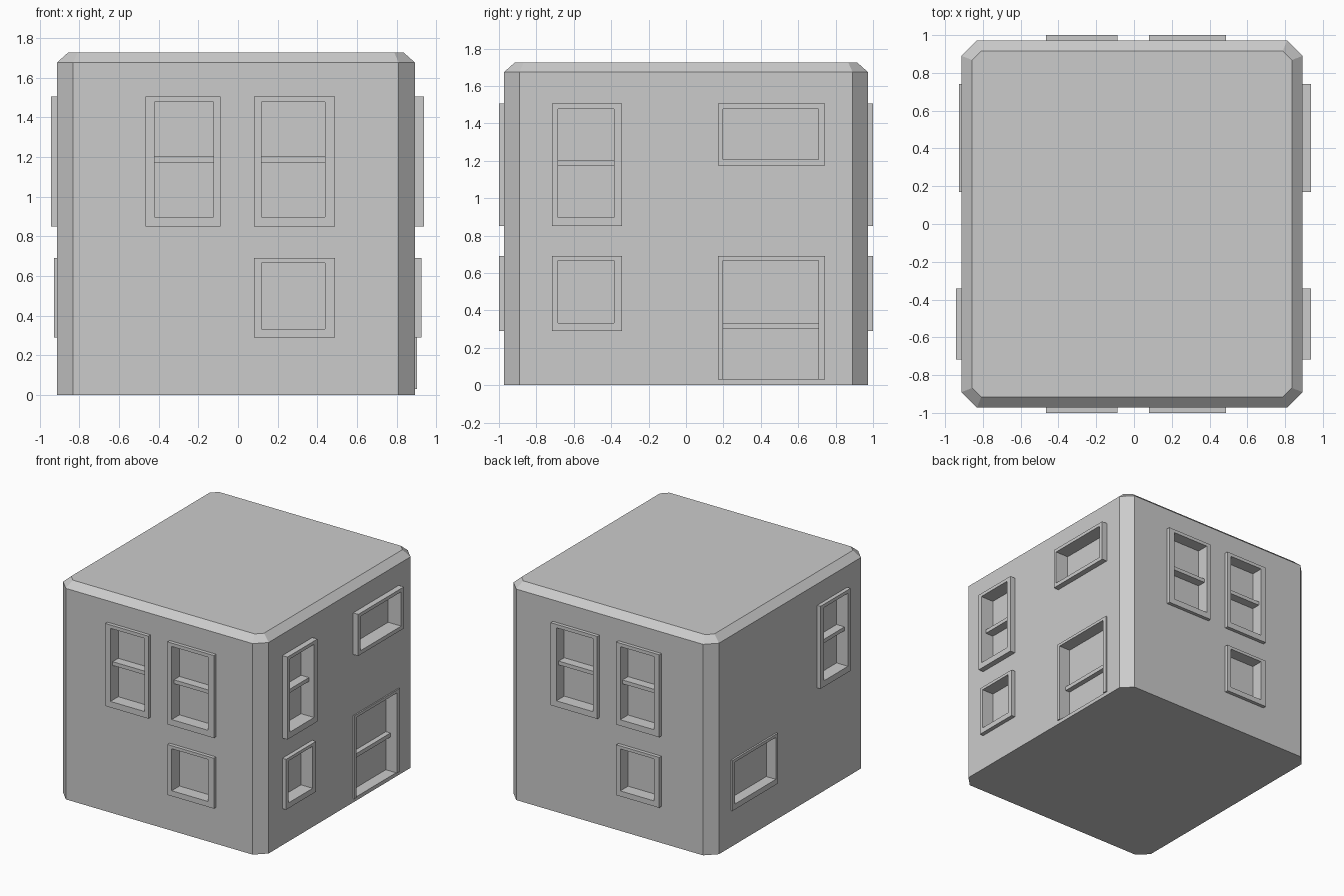
import bpy
import bmesh

if "Cube" in bpy.data.objects:
    bpy.data.objects.remove(bpy.data.objects["Cube"])

plaster = bpy.data.materials.new("grey plaster")
plaster.use_nodes = True
GREY = (0.6, 0.6, 0.6, 1)
plaster.diffuse_color = GREY
plaster.node_tree.nodes["Principled BSDF"].inputs["Base Color"].default_value = GREY


def add_object(name, bm):
    bmesh.ops.recalc_face_normals(bm, faces=bm.faces)
    mesh = bpy.data.meshes.new(name)
    bm.to_mesh(mesh)
    bm.free()
    mesh.materials.append(plaster)
    obj = bpy.data.objects.new(name, mesh)
    bpy.context.collection.objects.link(obj)
    return obj


def place(side, u, z, d):
    """Point on a wall: u along it, z up, d measured outward from the centre."""
    axis, sign = side
    return (sign * d, u, z) if axis == "x" else (u, sign * d, z)


def rect(u0, u1, z0, z1):
    return [(u0, z0), (u1, z0), (u1, z1), (u0, z1)]


def add_box(bm, side, outline, d0, d1):
    back, front = [[bm.verts.new(place(side, u, z, d)) for u, z in outline] for d in (d0, d1)]
    bm.faces.new(back)
    bm.faces.new(front)
    for i in range(4):
        j = (i + 1) % 4
        bm.faces.new((back[i], back[j], front[j], front[i]))


def box(name, side, outline, d0, d1):
    bm = bmesh.new()
    add_box(bm, side, outline, d0, d1)
    return add_object(name, bm)


def frame(name, side, outer, inner, d0, d1, sill=True):
    """Rectangular surround; a doorway has no bottom rail."""
    bm = bmesh.new()
    loops = [[bm.verts.new(place(side, u, z, d)) for u, z in pts]
             for d in (d0, d1) for pts in (outer, inner)]
    back_out, back_in, out, inn = loops
    edges = range(4) if sill else range(1, 4)
    for i in edges:
        j = (i + 1) % 4
        for a, b in ((back_out, back_in), (back_in, inn), (inn, out), (out, back_out)):
            bm.faces.new((a[i], a[j], b[j], b[i]))
    if not sill:
        for i in (0, 1):
            bm.faces.new([loop[i] for loop in (back_out, back_in, inn, out)])
    return add_object(name, bm)


# Walls and roof: an octagonal block with a chamfered top rim
X0, X1, Y, TOP = -0.913, 0.892, 0.972, 1.725


def octagon(inset, cut):
    x0, x1, y = X0 + inset, X1 - inset, Y - inset
    return [(x0 + cut, -y), (x1 - cut, -y), (x1, -y + cut), (x1, y - cut),
            (x1 - cut, y), (x0 + cut, y), (x0, y - cut), (x0, -y + cut)]


bm = bmesh.new()
rings = [[bm.verts.new((x, y, z)) for x, y in octagon(inset, cut)]
         for z, inset, cut in ((0, 0, 0.082), (1.675, 0, 0.082), (TOP, 0.056, 0.048))]
bm.faces.new(rings[0])
bm.faces.new(rings[-1])
for low, high in zip(rings, rings[1:]):
    for i in range(8):
        j = (i + 1) % 8
        bm.faces.new((low[i], low[j], high[j], high[i]))
house = add_object("house_walls", bm)

# Openings
FRONT, BACK, LEFT, RIGHT = ("y", -1), ("y", 1), ("x", 1), ("x", -1)
WALL = {FRONT: Y, BACK: Y, LEFT: X1, RIGHT: -X0}
TALL, LOW, WIDE = (0.85, 1.505), (0.29, 0.69), (1.175, 1.505)
TALL_IN, LOW_IN, WIDE_IN = (0.898, 1.478), (0.333, 0.666), (1.206, 1.478)
NARROW, NARROW_IN = (-0.465, -0.087), (-0.42, -0.123)
BROAD, BROAD_IN = (0.08, 0.488), (0.118, 0.438)
NEAR, NEAR_IN = (-0.717, -0.342), (-0.685, -0.384)
FAR, FAR_IN = (0.17, 0.742), (0.197, 0.709)
BAR = (1.173, 1.203)
DOOR, DOOR_IN, DOOR_BAR = (0.03, 0.69), (0.03, 0.667), (0.3, 0.332)

# name, wall, outer span, inner span, outer heights, inner heights, bar, frame thickness
openings = [("left_tall_window", LEFT, NEAR, NEAR_IN, TALL, TALL_IN, BAR, 0.045),
            ("left_wide_window", LEFT, FAR, FAR_IN, WIDE, WIDE_IN, None, 0.045),
            ("left_low_window", LEFT, NEAR, NEAR_IN, LOW, LOW_IN, None, 0.033),
            ("doorway", LEFT, FAR, FAR_IN, DOOR, DOOR_IN, DOOR_BAR, 0.01),
            ("right_tall_window", RIGHT, NEAR, NEAR_IN, TALL, TALL_IN, BAR, 0.03),
            ("right_low_window", RIGHT, FAR, FAR_IN, LOW, LOW_IN, None, 0.014)]
for label, side in (("front", FRONT), ("back", BACK)):
    openings += [(label + "_narrow_window", side, NARROW, NARROW_IN, TALL, TALL_IN, BAR, 0.028),
                 (label + "_broad_window", side, BROAD, BROAD_IN, TALL, TALL_IN, BAR, 0.028)]
openings += [("front_low_window", FRONT, BROAD, BROAD_IN, LOW, LOW_IN, None, 0.028),
             ("back_low_window", BACK, NARROW, NARROW_IN, LOW, LOW_IN, None, 0.028)]

cuts = bmesh.new()
for name, side, span, span_in, height, height_in, bar, thick in openings:
    wall = WALL[side]
    door = name == "doorway"
    pane = wall - (0.09 if door else 0.07)
    inner = rect(*span_in, *height_in)
    add_box(cuts, side, inner, pane, wall + 0.1)
    frame(name + "_frame", side, rect(*span, *height), inner, wall - 0.004, wall + thick, not door)
    if bar:
        bar_front = wall - 0.05 if door else wall
        box(name + "_bar", side, rect(*span_in, *bar), pane - 0.005, bar_front)

# Cut the recesses into the walls
cutter = add_object("opening_cutter", cuts)
cutter.hide_render = True
cut = house.modifiers.new("openings", "BOOLEAN")
cut.operation = "DIFFERENCE"
cut.solver = "EXACT"
cut.object = cutter
bpy.context.view_layer.update()
carved = bpy.data.meshes.new_from_object(house.evaluated_get(bpy.context.evaluated_depsgraph_get()))
house.modifiers.clear()
house.data = carved
bpy.data.objects.remove(cutter)
